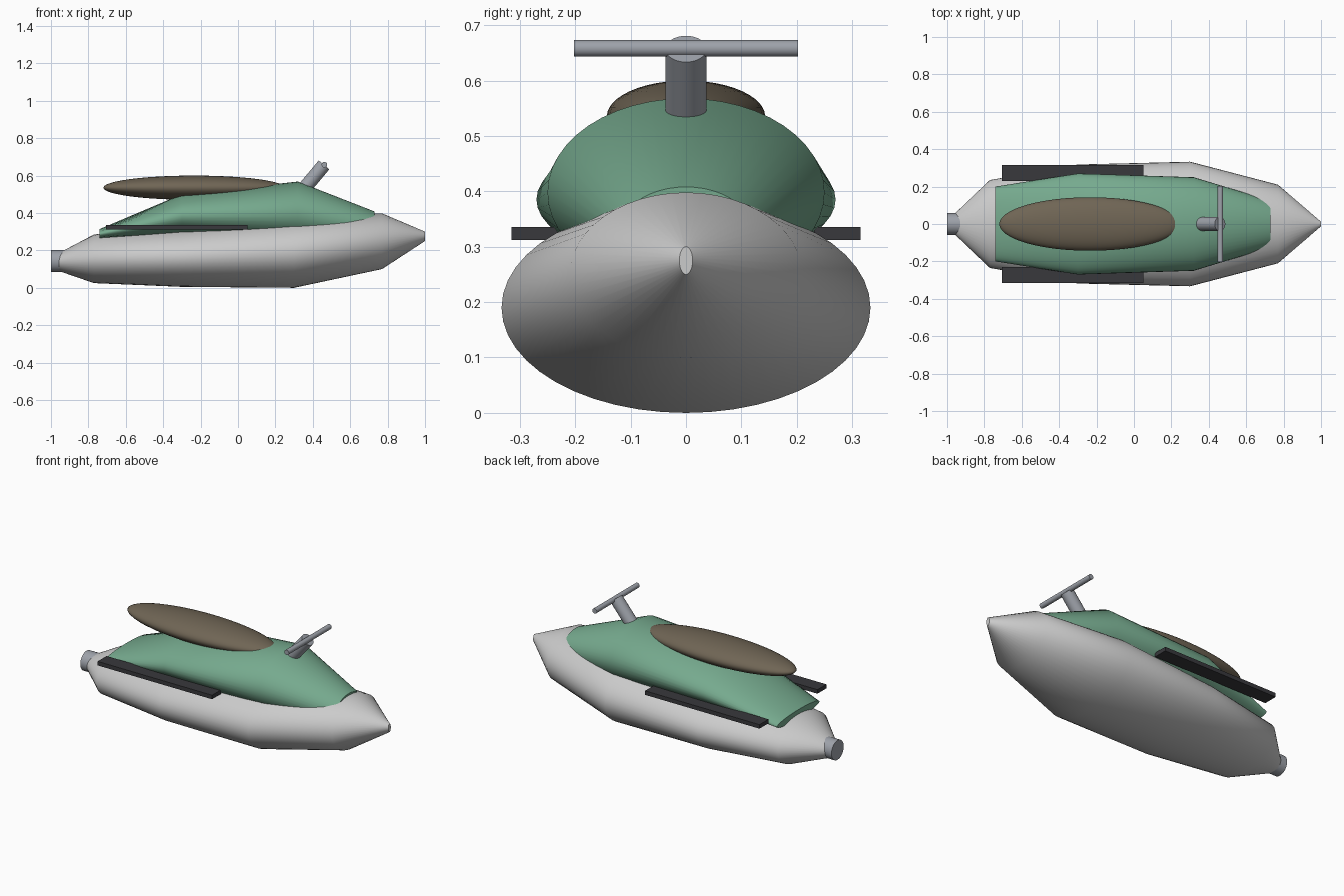
import bpy, bmesh, math
from mathutils import Vector

if "Cube" in bpy.data.objects:
    bpy.data.objects.remove(bpy.data.objects["Cube"])


def material(name, rgb):
    m = bpy.data.materials.new(name)
    m.diffuse_color = (*rgb, 1)
    m.use_nodes = True
    m.node_tree.nodes["Principled BSDF"].inputs["Base Color"].default_value = m.diffuse_color
    return m


GREEN = material("green_paint", (0.18, 0.40, 0.27))
BROWN = material("brown_vinyl", (0.16, 0.13, 0.09))
BLACK = material("black_rubber", (0.04, 0.04, 0.045))
METAL = material("grey_metal", (0.34, 0.36, 0.40))


def finish(obj, name, mat=None, smooth=True):
    obj.name = name
    if mat:
        obj.data.materials.append(mat)
    bpy.ops.object.select_all(action='DESELECT')
    obj.select_set(True)
    bpy.context.view_layer.objects.active = obj
    if smooth:
        bpy.ops.object.shade_smooth_by_angle(angle=math.radians(45))
    return obj


def loft(name, sections, mat=None, sides=48):
    """Skin elliptical sections (x, half width, centre z, half height)."""
    bm = bmesh.new()
    rings = []
    for x, ry, cz, rz in sections:
        angles = [2 * math.pi * i / sides for i in range(sides)]
        rings.append([bm.verts.new((x, ry * math.cos(a), cz + rz * math.sin(a))) for a in angles])
    for a, b in zip(rings, rings[1:]):
        for i in range(sides):
            j = (i + 1) % sides
            bm.faces.new((a[i], a[j], b[j], b[i]))
    bm.faces.new(rings[0])
    bm.faces.new(rings[-1])
    bmesh.ops.recalc_face_normals(bm, faces=bm.faces)
    mesh = bpy.data.meshes.new(name)
    bm.to_mesh(mesh)
    bm.free()
    obj = bpy.data.objects.new(name, mesh)
    bpy.context.collection.objects.link(obj)
    return finish(obj, name, mat)


def rod(name, start, end, radius, mat):
    a, b = Vector(start), Vector(end)
    bpy.ops.mesh.primitive_cylinder_add(vertices=32, radius=radius,
                                        depth=(b - a).length, location=(a + b) / 2)
    obj = bpy.context.object
    obj.rotation_euler = (b - a).to_track_quat('Z', 'Y').to_euler()
    return finish(obj, name, mat)


# Hull and raised deck
loft("hull", [(-0.965, 0.05, 0.137, 0.045), (-0.77, 0.235, 0.155, 0.13),
              (-0.30, 0.318, 0.165, 0.16), (0.30, 0.333, 0.19, 0.19),
              (0.77, 0.21, 0.249, 0.149), (1.0, 0.012, 0.275, 0.025)])
loft("deck", [(-0.74, 0.20, 0.287, 0.027), (-0.30, 0.27, 0.385, 0.115),
              (0.32, 0.25, 0.398, 0.17), (0.73, 0.125, 0.32, 0.088)], GREEN)

# Seat cushion
bpy.ops.mesh.primitive_uv_sphere_add(segments=48, ring_count=24, radius=1,
                                     location=(-0.235, 0, 0.535))
bpy.context.object.scale = (0.485, 0.143, 0.065)
finish(bpy.context.object, "seat", BROWN)

# Footrests on both sides
for side, label in ((-1, "right"), (1, "left")):
    bpy.ops.mesh.primitive_cube_add(size=1, location=(-0.328, side * 0.273, 0.324))
    bpy.context.object.scale = (0.755, 0.084, 0.024)
    finish(bpy.context.object, "footrest_" + label, BLACK, smooth=False)

# Steering column, handlebar and jet nozzle
rod("steering_column", (0.32, 0, 0.49), (0.46, 0, 0.657), 0.037, METAL)
rod("handlebar", (0.462, -0.202, 0.658), (0.462, 0.202, 0.658), 0.015, METAL)
rod("jet_nozzle", (-1.0, 0, 0.143), (-0.84, 0, 0.143), 0.058, METAL)
